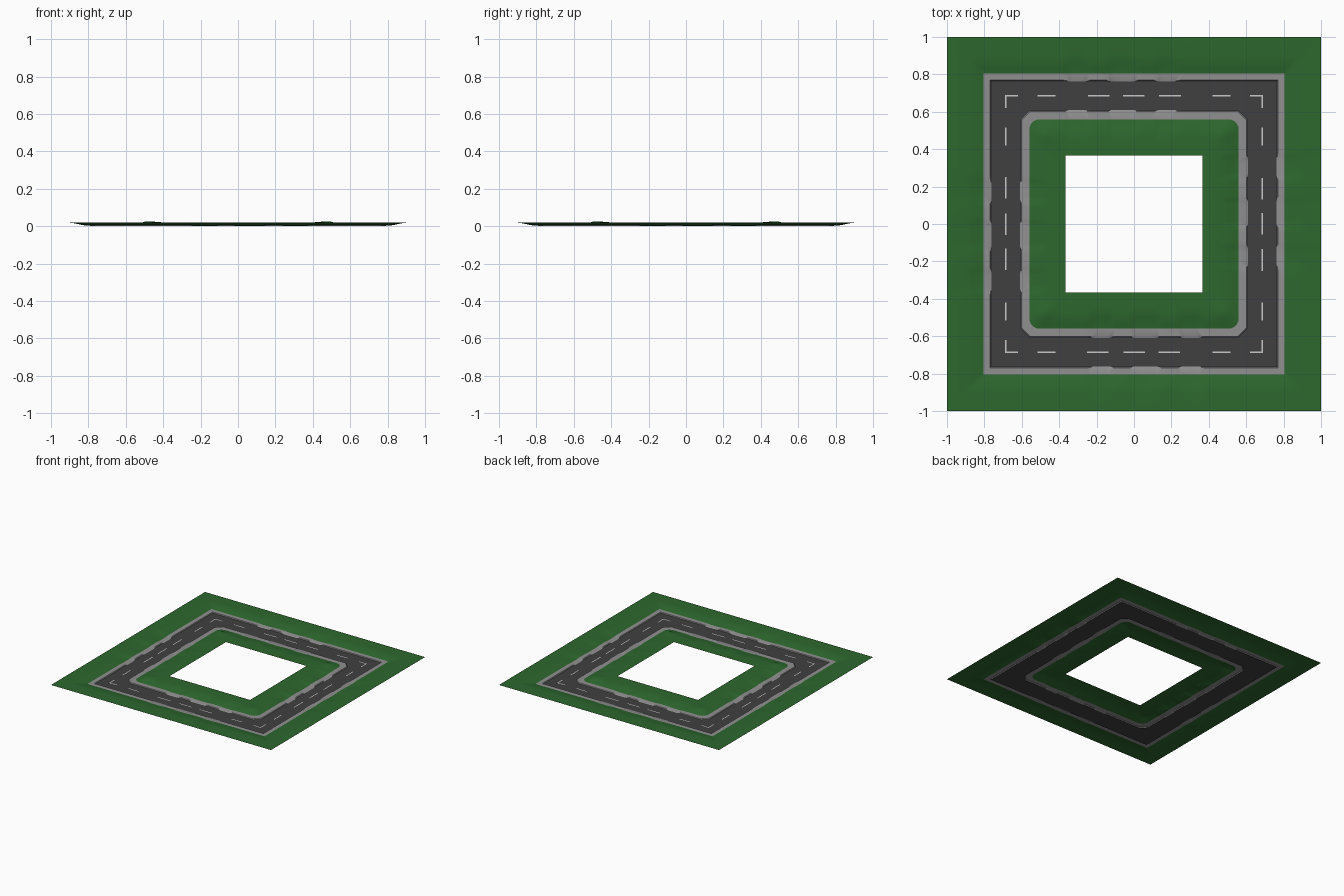
import bpy, bmesh, math
from mathutils import Matrix, Vector

if "Cube" in bpy.data.objects:
    bpy.data.objects.remove(bpy.data.objects["Cube"])

DRIVES = [(-0.35, -0.26), (-0.12, 0.0), (0.13, 0.22)]   # dropped kerbs per side
DASHES = [(-0.515, -0.42), (-0.245, -0.13), (-0.06, 0.055), (0.135, 0.25), (0.42, 0.515)]
SIDE, ARC = 72, 6


def material(name, rgb):
    m = bpy.data.materials.new(name)
    m.diffuse_color = (*rgb, 1)
    m.use_nodes = True
    m.node_tree.nodes["Principled BSDF"].inputs["Base Color"].default_value = m.diffuse_color
    return m


GRASS = material("grass", (0.026, 0.137, 0.027))
PAVING = material("paving", (0.28, 0.28, 0.28))
ASPHALT = material("asphalt", (0.051, 0.051, 0.051))
PAINT = material("paint", (0.75, 0.75, 0.75))


def drive(u):
    """1 inside a driveway, falling to 0 just outside it."""
    return max(max(0, min(1, (u - a) / 0.02 + 1, (b - u) / 0.02 + 1)) for a, b in DRIVES)


def loop(h, z, r=0.0, chamfer=False, dip=0.0, shift=0.0, hump=0.0):
    """Square loop of half size h; dip and shift act at the driveways, hump at the corners."""
    pts = []
    for s in range(4):
        rot = Matrix.Rotation(s * math.pi / 2, 3, 'Z')
        for i in range(SIDE + 1):
            u = (h - r) * (1 - 2 * i / SIDE)
            d = drive(u)
            pts.append(rot @ Vector((u, h + shift * d, z - dip * d)))
        for k in range(1, ARC):
            t = k / ARC
            if chamfer:
                x, y = t, 1 - t
            else:
                x, y = math.sin(t * math.pi / 2), math.cos(t * math.pi / 2)
            pts.append(rot @ Vector((-(h - r) - r * x, (h - r) + r * y, z)))
    if hump:
        for p in pts:
            q = (abs(p.x) - 0.48) ** 2 + (abs(p.y) - 0.48) ** 2
            p.z += hump * math.exp(-q / 0.0025)
    return pts


def finish(bm, name, mat, smooth=True):
    me = bpy.data.meshes.new(name)
    bm.to_mesh(me)
    bm.free()
    me.materials.append(mat)
    ob = bpy.data.objects.new(name, me)
    bpy.context.collection.objects.link(ob)
    if smooth:
        bpy.ops.object.select_all(action='DESELECT')
        ob.select_set(True)
        bpy.context.view_layer.objects.active = ob
        bpy.ops.object.shade_smooth_by_angle(angle=math.radians(30))
    return ob


def ring(name, mat, loops):
    """Skin a series of loops, listed from outside to inside, as an upward sheet."""
    bm = bmesh.new()
    rows = [[bm.verts.new(p) for p in pts] for pts in loops]
    n = len(rows[0])
    for a, b in zip(rows, rows[1:]):
        for i in range(n):
            j = (i + 1) % n
            bm.faces.new((a[i], a[j], b[j], b[i]))
    bmesh.ops.remove_doubles(bm, verts=bm.verts, dist=1e-5)
    return finish(bm, name, mat)


# Outer lawn: flat rim that slopes down to the pavement
ring("outer_grass", GRASS, [
    loop(1.0, 0.02),
    loop(0.90, 0.02, dip=0.001),
    loop(0.87, 0.019, dip=0.004),
    loop(0.835, 0.012, dip=0.005),
    loop(0.805, 0.006, dip=0.003)])

# Pavements with kerb faces; driveways ramp down to the road
ring("outer_pavement", PAVING, [
    loop(0.805, 0.006, dip=0.003),
    loop(0.769, 0.006, dip=0.004, shift=-0.003),
    loop(0.765, 0.0, shift=-0.004)])
ring("inner_pavement", PAVING, [
    loop(0.605, 0.0, r=0.045, chamfer=True, shift=0.004),
    loop(0.601, 0.006, r=0.045, chamfer=True, dip=0.004, shift=0.003),
    loop(0.56, 0.006, r=0.055, dip=0.003)])

# Road surface
ring("road", ASPHALT, [
    loop(0.765, 0.0, shift=-0.004),
    loop(0.605, 0.0, r=0.045, chamfer=True, shift=0.004)])

# Inner lawn: rises from the pavement, with a small mound in each corner
ring("inner_grass", GRASS, [
    loop(0.56, 0.006, r=0.055, dip=0.003),
    loop(0.53, 0.012, r=0.045, dip=0.005, hump=0.003),
    loop(0.50, 0.018, r=0.03, dip=0.004, hump=0.007),
    loop(0.47, 0.02, r=0.01, hump=0.007),
    loop(0.43, 0.02, hump=0.007),
    loop(0.366, 0.02)])

# Lane markings: dashes on each side plus an L at each corner
bm = bmesh.new()
L, W, Z = 0.686, 0.0035, 0.001
for s in range(4):
    rot = Matrix.Rotation(s * math.pi / 2, 3, 'Z')
    for a, b in DASHES + [(-L - W, -0.62), (0.62, L - W)]:
        corners = [(a, L - W), (b, L - W), (b, L + W), (a, L + W)]
        bm.faces.new([bm.verts.new(rot @ Vector((x, y, Z))) for x, y in corners])
finish(bm, "lane_markings", PAINT, smooth=False)
